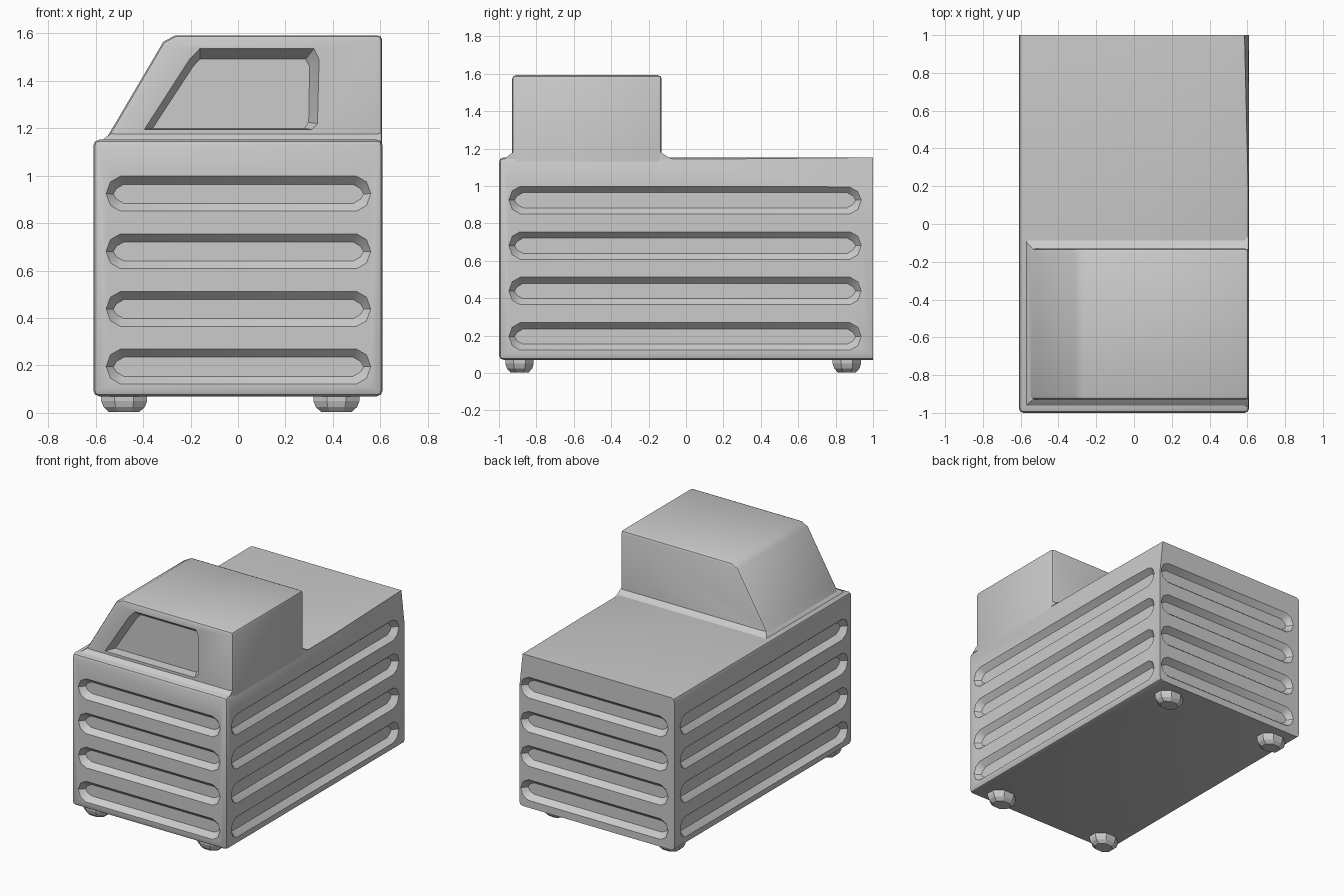
import bpy, bmesh, math
from mathutils import Matrix, Vector

if "Cube" in bpy.data.objects:
    bpy.data.objects.remove(bpy.data.objects["Cube"])

grey = bpy.data.materials.new("light_grey")
grey.diffuse_color = (0.6, 0.6, 0.6, 1)
grey.use_nodes = True
grey.node_tree.nodes["Principled BSDF"].inputs["Base Color"].default_value = grey.diffuse_color


def finish(bm, name):
    bmesh.ops.recalc_face_normals(bm, faces=bm.faces)
    me = bpy.data.meshes.new(name)
    bm.to_mesh(me)
    bm.free()
    me.materials.append(grey)
    ob = bpy.data.objects.new(name, me)
    bpy.context.collection.objects.link(ob)
    return ob


def loft(bm, rings):
    """Closed solid through rings with equal point counts."""
    vs = [[bm.verts.new(p) for p in r] for r in rings]
    n = len(vs[0])
    for a, b in zip(vs, vs[1:]):
        for i in range(n):
            j = (i + 1) % n
            bm.faces.new((a[i], a[j], b[j], b[i]))
    bm.faces.new(vs[0][::-1])
    bm.faces.new(vs[-1])


def bevel(bm, width, keep):
    bmesh.ops.recalc_face_normals(bm, faces=bm.faces)
    edges = [e for e in bm.edges if keep(e)]
    bmesh.ops.bevel(bm, geom=edges, offset=width, segments=2, profile=0.5,
                    affect='EDGES', clamp_overlap=True)


def cut(ob, cutter):
    cutter.hide_render = True
    m = ob.modifiers.new("cut", 'BOOLEAN')
    m.operation = 'DIFFERENCE'
    m.solver = 'EXACT'
    m.object = cutter
    bpy.context.view_layer.objects.active = ob
    bpy.ops.object.modifier_apply(modifier=m.name)
    bpy.data.objects.remove(cutter)


def smooth(ob):
    bpy.ops.object.select_all(action='DESELECT')
    ob.select_set(True)
    bpy.context.view_layer.objects.active = ob
    bpy.ops.object.shade_smooth_by_angle(angle=math.radians(30))


# Main body: rounded box with a crisp back
bm = bmesh.new()
loft(bm, [[(x, y, z) for x, y in ((-.61, -1), (.61, -1), (.61, 1), (-.61, 1))]
          for z in (.07, 1.152)])
bevel(bm, 0.025, lambda e: min(v.co.y for v in e.verts) < 0.9)
# shallow tapering chamfer along the right top edge
p, q, r = Vector((.61, -.05, 1.14)), Vector((.61, 1, .92)), Vector((.585, 1, 1.152))
normal = (q - p).cross(r - p)
if normal.x < 0:
    normal.negate()
res = bmesh.ops.bisect_plane(bm, geom=bm.verts[:] + bm.edges[:] + bm.faces[:],
                             plane_co=p, plane_no=normal, clear_outer=True)
bmesh.ops.holes_fill(bm, edges=[e for e in bm.edges if e.is_boundary], sides=0)
body = finish(bm, "body")


# Horizontal grooves on all four sides
def slot(u0, u1, z0, z1, c, y):
    zm = (z0 + z1) / 2
    pts = [(u0, zm), (u0 + .3 * c, z1 - .4 * c), (u0 + c, z1), (u1 - c, z1),
           (u1 - .3 * c, z1 - .4 * c), (u1, zm), (u1 - .3 * c, z0 + .4 * c),
           (u1 - c, z0), (u0 + c, z0), (u0 + .3 * c, z0 + .4 * c)]
    return [Vector((u, y, z)) for u, z in pts]


bm = bmesh.new()
for side, (dist, u0, u1) in enumerate(((1, -.556, .56), (.61, -.947, .937),
                                       (1, -.60, .56), (.61, -.937, .947))):
    turn = Matrix.Rotation(side * math.pi / 2, 4, 'Z')
    for k in range(4):
        z = .122 + k * .243
        rings = [slot(u0, u1, z, z + .147, .06, -dist - .05),
                 slot(u0, u1, z, z + .147, .06, -dist),
                 slot(u0 + .03, u1 - .03, z + .032, z + .113, .045, -dist + .04)]
        loft(bm, [[turn @ v for v in ring] for ring in rings])
cut(body, finish(bm, "groove_cutter"))
smooth(body)

# Cab with one sloping side
bm = bmesh.new()
profile = [(-.575, 1.125), (-.515, 1.225), (-.315, 1.565), (-.265, 1.592),
           (.608, 1.592), (.608, 1.125)]
loft(bm, [[(x, y, z) for x, z in profile] for y in (-.93, -.13)])
bevel(bm, 0.02, lambda e: max(v.co.z for v in e.verts) > 1.2
      and not (abs(e.verts[0].co.y - e.verts[1].co.y) > .1
               and e.verts[0].co.x < -.2))
cab = finish(bm, "cab")

# Recessed front window
outer = [(-.395, 1.195), (-.205, 1.49), (-.16, 1.537), (.32, 1.537),
         (.342, 1.49), (.335, 1.22), (.31, 1.195)]
inner = [(-.36, 1.20), (-.19, 1.46), (-.16, 1.492), (.285, 1.492),
         (.302, 1.46), (.298, 1.225), (.28, 1.20)]
bm = bmesh.new()
loft(bm, [[(x, y, z) for x, z in pts]
          for pts, y in ((outer, -1.0), (outer, -.93), (inner, -.865))])
cut(cab, finish(bm, "window_cutter"))
smooth(cab)

# Sloping skirt where the cab meets the body
bm = bmesh.new()
loft(bm, [[(x0, y0, z), (.606, y0, z), (.606, y1, z), (x0, y1, z)]
          for x0, y0, y1, z in ((-.575, -.967, -.07, 1.145),
                                (-.565, -.955, -.10, 1.157),
                                (-.535, -.928, -.132, 1.178))])
smooth(finish(bm, "cab_skirt"))

# Four faceted feet
for x, sx in ((-.48, "left"), (.415, "right")):
    for y, sy in ((-.89, "front"), (.86, "back")):
        bm = bmesh.new()
        loft(bm, [[(x + .105 * s * math.cos(a), y + .082 * s * math.sin(a), z)
                   for a in (math.radians(22.5 + 45 * i) for i in range(8))]
                  for s, z in ((1, .085), (1, .05), (.9, .025), (.65, .003))])
        finish(bm, f"foot_{sy}_{sx}")
